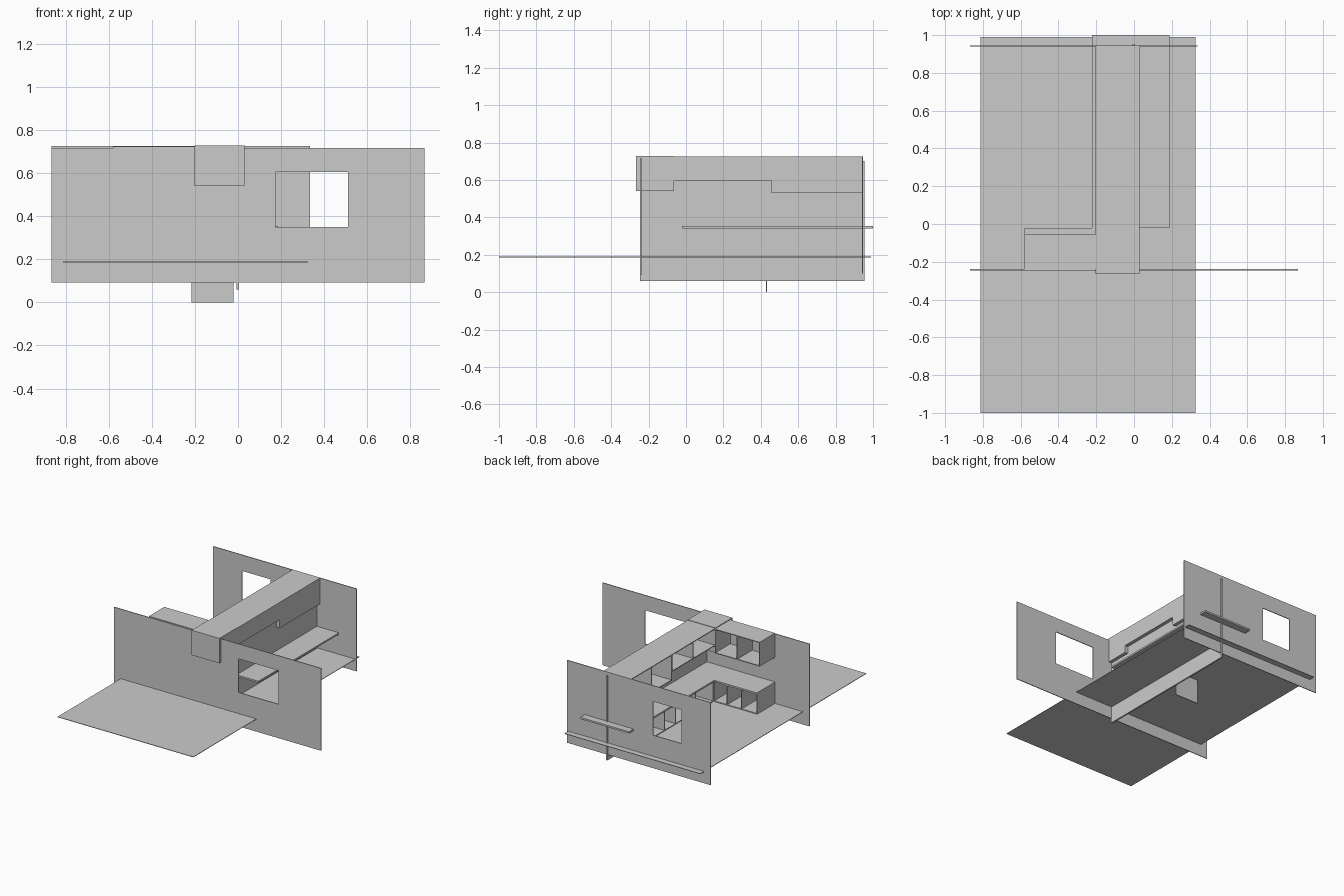
import bpy, bmesh
from mathutils import Vector

if "Cube" in bpy.data.objects:
    bpy.data.objects.remove(bpy.data.objects["Cube"])

T = 0.006  # panel thickness


def add_box(bm, x0, x1, y0, y1, z0, z1):
    r = bmesh.ops.create_cube(bm, size=1)
    for v in r["verts"]:
        v.co = Vector(((x0 + x1) / 2 + v.co.x * (x1 - x0),
                       (y0 + y1) / 2 + v.co.y * (y1 - y0),
                       (z0 + z1) / 2 + v.co.z * (z1 - z0)))


def finish(name, bm):
    bmesh.ops.recalc_face_normals(bm, faces=bm.faces)
    me = bpy.data.meshes.new(name)
    bm.to_mesh(me)
    bm.free()
    ob = bpy.data.objects.new(name, me)
    bpy.context.collection.objects.link(ob)
    return ob


def box(name, *b):
    bm = bmesh.new()
    add_box(bm, *b)
    return finish(name, bm)


def extrude(name, faces_pts, offset):
    """Extrude flat faces sharing points along an offset."""
    bm = bmesh.new()
    for pts in faces_pts:
        bm.faces.new([bm.verts.new(p) for p in pts])
    bmesh.ops.remove_doubles(bm, verts=bm.verts, dist=1e-5)
    r = bmesh.ops.extrude_face_region(bm, geom=bm.faces[:], use_keep_orig=True)
    vs = [g for g in r["geom"] if isinstance(g, bmesh.types.BMVert)]
    bmesh.ops.translate(bm, verts=vs, vec=offset)
    return finish(name, bm)


def window_wall(name, x0, x1, y, z0, z1, wx0, wx1, wz0, wz1):
    o = [(x0, y, z0), (x1, y, z0), (x1, y, z1), (x0, y, z1)]
    i = [(wx0, y, wz0), (wx1, y, wz0), (wx1, y, wz1), (wx0, y, wz1)]
    quads = [(o[k], o[(k + 1) % 4], i[(k + 1) % 4], i[k]) for k in range(4)]
    return extrude(name, quads, (0, T, 0))


def cabinet(name, x0, x1, y0, y1, z0, z1, face, dividers=(), top=True):
    """Open-fronted carcass; face is 'x' (opens to -x) or 'y' (opens to +y)."""
    bm = bmesh.new()
    add_box(bm, x0, x1, y0, y1, z0, z0 + T)
    if top:
        add_box(bm, x0, x1, y0, y1, z1 - T, z1)
    a, b = z0 + T, (z1 - T if top else z1)
    if face == "x":
        add_box(bm, x1 - T, x1, y0, y1, a, b)
        for d in (y0, *dividers, y1 - T):
            add_box(bm, x0, x1 - T, d, d + T, a, b)
    else:
        add_box(bm, x0, x1, y0, y0 + T, a, b)
        for d in (x0, *dividers, x1 - T):
            add_box(bm, d, d + T, y0 + T, y1, a, b)
    return finish(name, bm)


# Floor and walls
box("floor", -0.813, 0.325, -1.0, 0.99, 0.186, 0.19)
window_wall("front_wall", -0.867, 0.867, -0.245, 0.093, 0.718,
            0.175, 0.51, 0.35, 0.605)
window_wall("back_wall", -0.867, 0.335, 0.94, 0.1, 0.726,
            -0.625, -0.385, 0.35, 0.605)
box("partition_wall", -0.008, 0.004, -0.245, 0.954, 0.06, 0.7)

# Countertops: long leg with breakfast bar, and short leg of the L
box("bar_counter", -0.222, 0.187, -0.022, 1.0, 0.34, 0.353)
box("corner_counter", -0.58, -0.008, -0.242, -0.022, 0.34, 0.353)
box("cooktop", -0.205, -0.05, 0.3, 0.405, 0.353, 0.359)

# Base cabinets
cabinet("long_base_cabinet", -0.215, 0.008, -0.022, 0.94, 0.19, 0.34, "x",
        (0.19, 0.56, 0.70), top=False)
cabinet("short_base_cabinet", -0.58, -0.215, -0.24, -0.024, 0.19, 0.34, "y",
        (-0.45, -0.33), top=False)
box("appliance_side_panel", -0.215, -0.02, 0.427, 0.433, 0.0, 0.34)

# Upper cabinets
cabinet("tall_upper_cabinet", -0.203, 0.03, 0.457, 0.945, 0.53, 0.726, "x",
        (0.70,))
cabinet("short_upper_cabinet", -0.203, 0.03, -0.063, 0.457, 0.595, 0.726, "x",
        (0.2,))
box("corner_upper_cabinet", -0.203, 0.03, -0.266, -0.063, 0.54, 0.729)
cabinet("front_wall_upper_cabinet", -0.58, -0.203, -0.239, -0.055, 0.54, 0.724,
        "y", (-0.393,))
